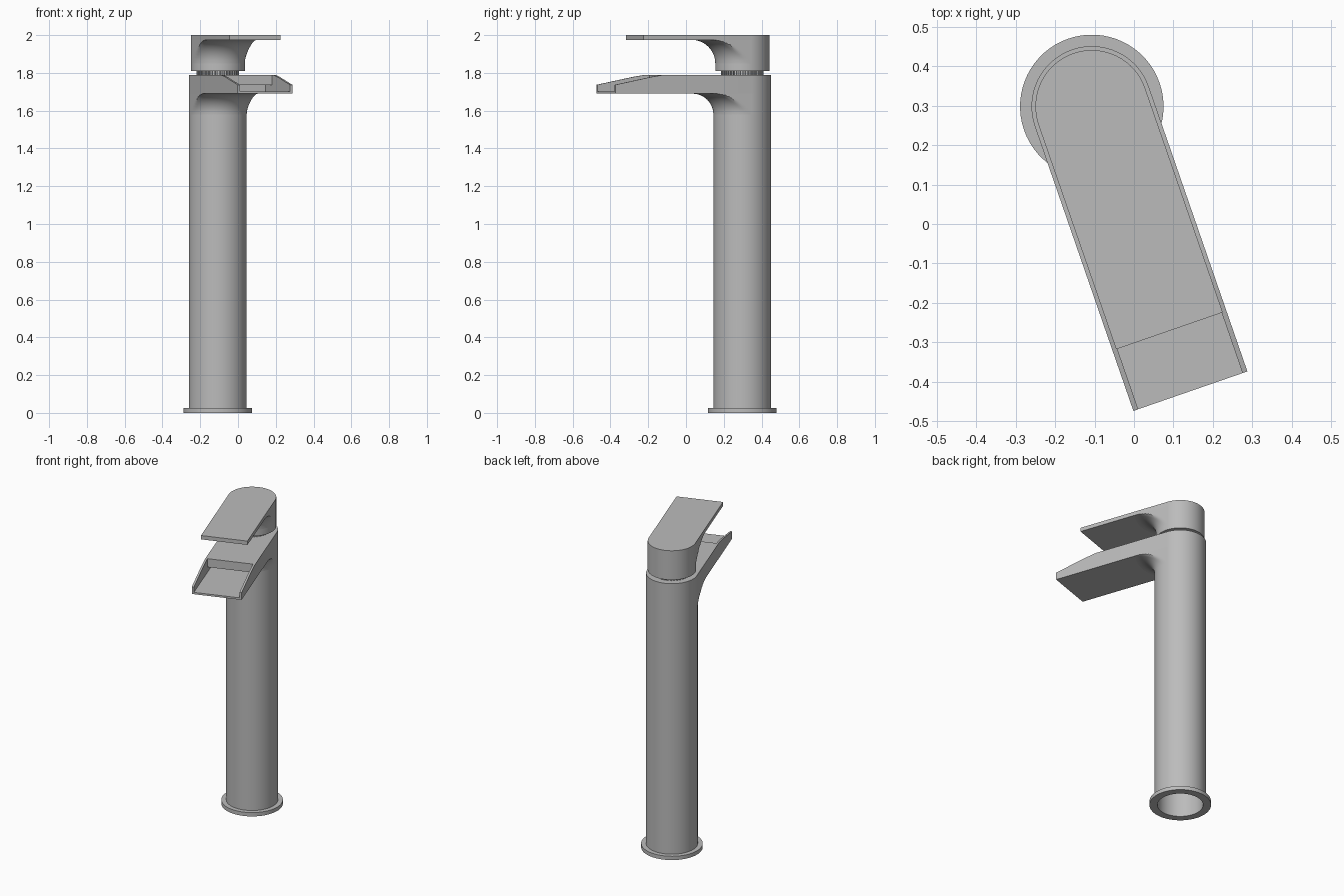
import bpy, bmesh
from math import sin, cos, pi, radians

cube = bpy.data.objects.get("Cube")
if cube:
    bpy.data.objects.remove(cube, do_unlink=True)

metal = bpy.data.materials.new("grey metal")
metal.use_nodes = True
GREY = (0.5, 0.5, 0.5, 1)
metal.diffuse_color = GREY
metal.node_tree.nodes["Principled BSDF"].inputs["Base Color"].default_value = GREY

AXIS = (-0.107, 0.298, 0)   # centre of the column
TURN = radians(19.1)        # swing of the spout
BODY_R, LEVER_R = 0.153, 0.143
SEG = 64


def finish(name, bm):
    bmesh.ops.remove_doubles(bm, verts=bm.verts, dist=1e-5)
    bmesh.ops.recalc_face_normals(bm, faces=bm.faces)
    mesh = bpy.data.meshes.new(name)
    bm.to_mesh(mesh)
    bm.free()
    mesh.materials.append(metal)
    ob = bpy.data.objects.new(name, mesh)
    bpy.context.collection.objects.link(ob)
    ob.location = AXIS
    ob.rotation_euler.z = TURN
    bpy.ops.object.select_all(action='DESELECT')
    ob.select_set(True)
    bpy.context.view_layer.objects.active = ob
    bpy.ops.object.shade_smooth_by_angle(angle=radians(30))
    return ob


def prism(name, points, offset):
    """Extrude a closed outline of 3D points by an offset vector."""
    bm = bmesh.new()
    face = bm.faces.new([bm.verts.new(p) for p in points])
    ext = bmesh.ops.extrude_face_region(bm, geom=[face])
    moved = [v for v in ext["geom"] if isinstance(v, bmesh.types.BMVert)]
    bmesh.ops.translate(bm, verts=moved, vec=offset)
    return finish(name, bm)


def stadium(name, r, length, z0, z1):
    """Slab with a round back and a straight front."""
    arc = [(r * cos(pi * i / 32), r * sin(pi * i / 32), z0) for i in range(33)]
    return prism(name, arc + [(-r, -length, z0), (r, -length, z0)], (0, 0, z1 - z0))


def side_cut(name, profile, x0, x1):
    """Extrude a (distance forward, z) profile across the width."""
    return prism(name, [(x0, -d, z) for d, z in profile], (x1 - x0, 0, 0))


def box(name, d0, d1, z0, z1, half):
    return side_cut(name, [(d0, z0), (d1, z0), (d1, z1), (d0, z1)], -half, half)


def lathe(name, profile):
    """Revolve a closed (radius, z) loop."""
    bm = bmesh.new()
    rings = [[bm.verts.new((r * cos(2 * pi * i / SEG), r * sin(2 * pi * i / SEG), z))
              for i in range(SEG)] for r, z in profile]
    for a, b in zip(rings, rings[1:] + rings[:1]):
        for i in range(SEG):
            j = (i + 1) % SEG
            bm.faces.new((a[i], a[j], b[j], b[i]))
    return finish(name, bm)


def flare(name, r, fillet, top):
    """Round fillet under an arm, trimmed to the arm's width."""
    bm = bmesh.new()
    rings = []
    for k in range(13):
        t = pi / 2 * k / 12
        rad, z = r + fillet * (1 - cos(t)), top - fillet + fillet * sin(t)
        rings.append([bm.verts.new((max(-r, min(r, rad * cos(pi * i / 48))),
                                    -rad * sin(pi * i / 48), z)) for i in range(49)])
    for a, b in zip(rings, rings[1:]):
        for i in range(48):
            bm.faces.new((a[i], a[i + 1], b[i + 1], b[i]))
    return finish(name, bm)


# Base and hollow column
lathe("base_flange", [(0.135, 0), (0.182, 0), (0.182, 0.025), (0.135, 0.025)])
lathe("column", [(0.135, 0.01), (BODY_R, 0.01), (BODY_R, 1.69), (0.135, 1.69)])

# Spout: head, roof over the outlet slot, floor and side walls
TIP, ROOF = 0.764, 0.47
stadium("spout_head", BODY_R, 0.37, 1.69, 1.79)
flare("spout_fillet", BODY_R, 0.11, 1.69)
box("spout_roof", 0.37, ROOF, 1.735, 1.79, 0.14)
box("spout_floor", 0.37, TIP, 1.69, 1.702, 0.14)
wall = [(0.37, 1.69), (TIP, 1.69), (TIP, 1.737), (0.56, 1.779), (0.49, 1.79), (0.37, 1.79)]
for side, s in (("left", 1), ("right", -1)):
    side_cut("spout_wall_" + side, wall, 0.14 * s, BODY_R * s)

# Toothed neck between body and lever
teeth = 36
ring = []
for i in range(teeth):
    for step, rad in ((0, 0.112), (0.5, 0.112), (0.55, 0.104), (0.95, 0.104)):
        a = 2 * pi * (i + step) / teeth
        ring.append((rad * cos(a), rad * sin(a), 1.79))
prism("toothed_neck", ring, (0, 0, 0.03))

# Lever: round cap, thin flat handle and the fillet beneath it
lathe("lever_cap", [(0, 1.81), (LEVER_R, 1.81), (LEVER_R, 1.975), (0, 1.975)])
stadium("lever_plate", LEVER_R, 0.602, 1.975, 2.0)
flare("lever_fillet", LEVER_R, 0.125, 1.975)
